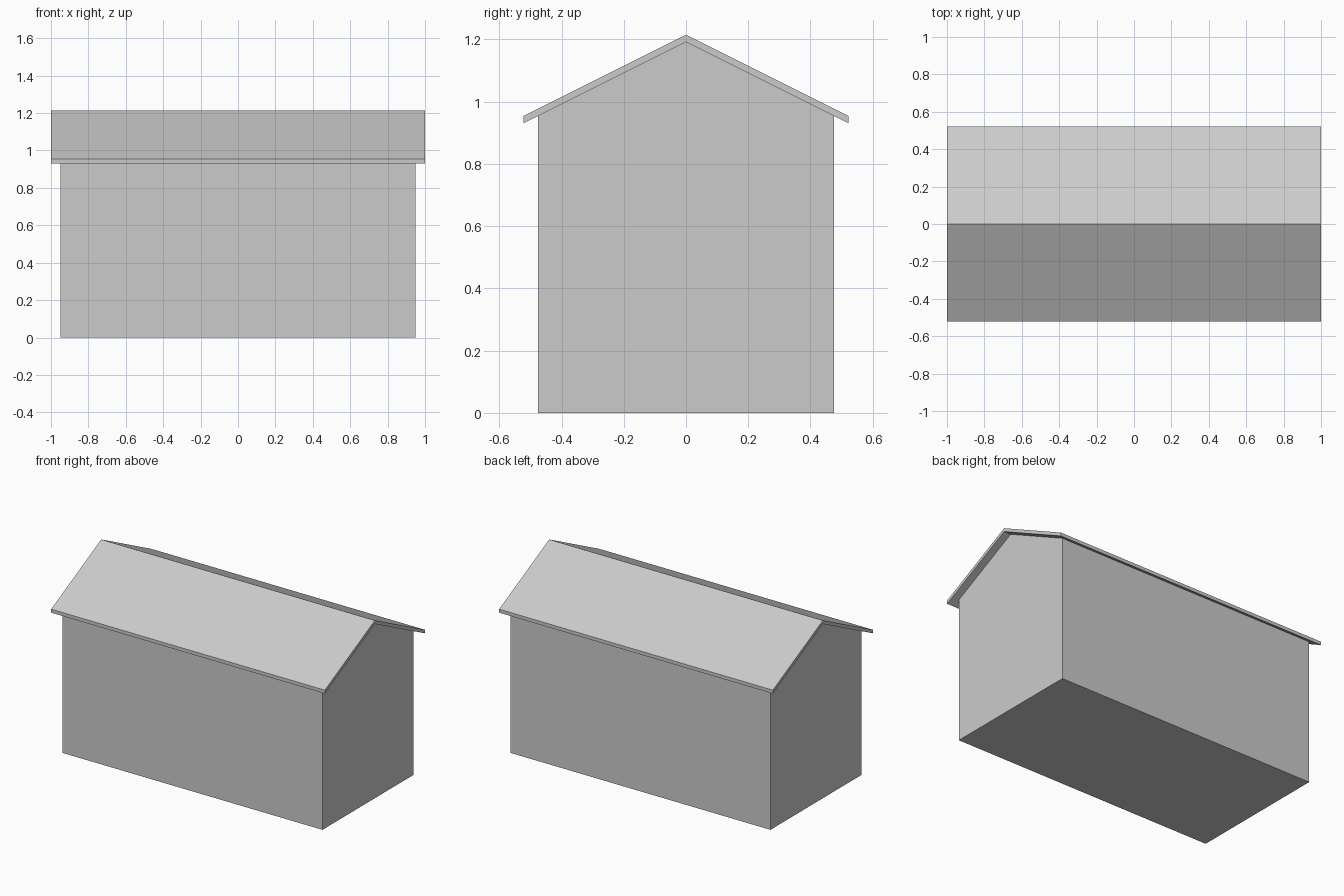
import bpy

if "Cube" in bpy.data.objects:
    bpy.data.objects.remove(bpy.data.objects["Cube"])


def extrude_profile(name, right_half, half_length):
    """Mirror a (y, z) half profile across y = 0 and extrude it along x."""
    left_half = [(-y, z) for y, z in reversed(right_half) if y > 0]
    profile = right_half + left_half
    n = len(profile)
    verts = [(x, y, z) for x in (-half_length, half_length) for y, z in profile]
    faces = [tuple(reversed(range(n))), tuple(range(n, 2 * n))]
    faces += [(i, (i + 1) % n, n + (i + 1) % n, n + i) for i in range(n)]
    mesh = bpy.data.meshes.new(name)
    mesh.from_pydata(verts, [], faces)
    obj = bpy.data.objects.new(name, mesh)
    bpy.context.collection.objects.link(obj)
    return obj


# Shared dimensions
ridge = 1.192        # underside of the roof at the ridge
slope = 0.5
wall_y = 0.475
eave_y = 0.522
thickness = 0.023    # vertical roof thickness

# House body with gable ends
extrude_profile("house_body", [
    (wall_y, 0),
    (wall_y, ridge - slope * wall_y),
    (0, ridge),
], 0.95)

# Gable roof, overhanging on all sides
eave_z = ridge - slope * eave_y


def roof_profile():
    under = [(-eave_y, eave_z), (0, ridge), (eave_y, eave_z)]
    return under, [(y, z + thickness) for y, z in reversed(under)]


under, over = roof_profile()
profile = under + over
verts = [(x, y, z) for x in (-1, 1) for y, z in profile]
n = len(profile)
faces = [(i, (i + 1) % n, n + (i + 1) % n, n + i) for i in range(n)]
# Gable edge strips, one quad per slope
faces += [(5, 4, 1, 0), (4, 3, 2, 1), (6, 7, 10, 11), (7, 8, 9, 10)]
mesh = bpy.data.meshes.new("roof")
mesh.from_pydata(verts, [], faces)
roof = bpy.data.objects.new("roof", mesh)
bpy.context.collection.objects.link(roof)
